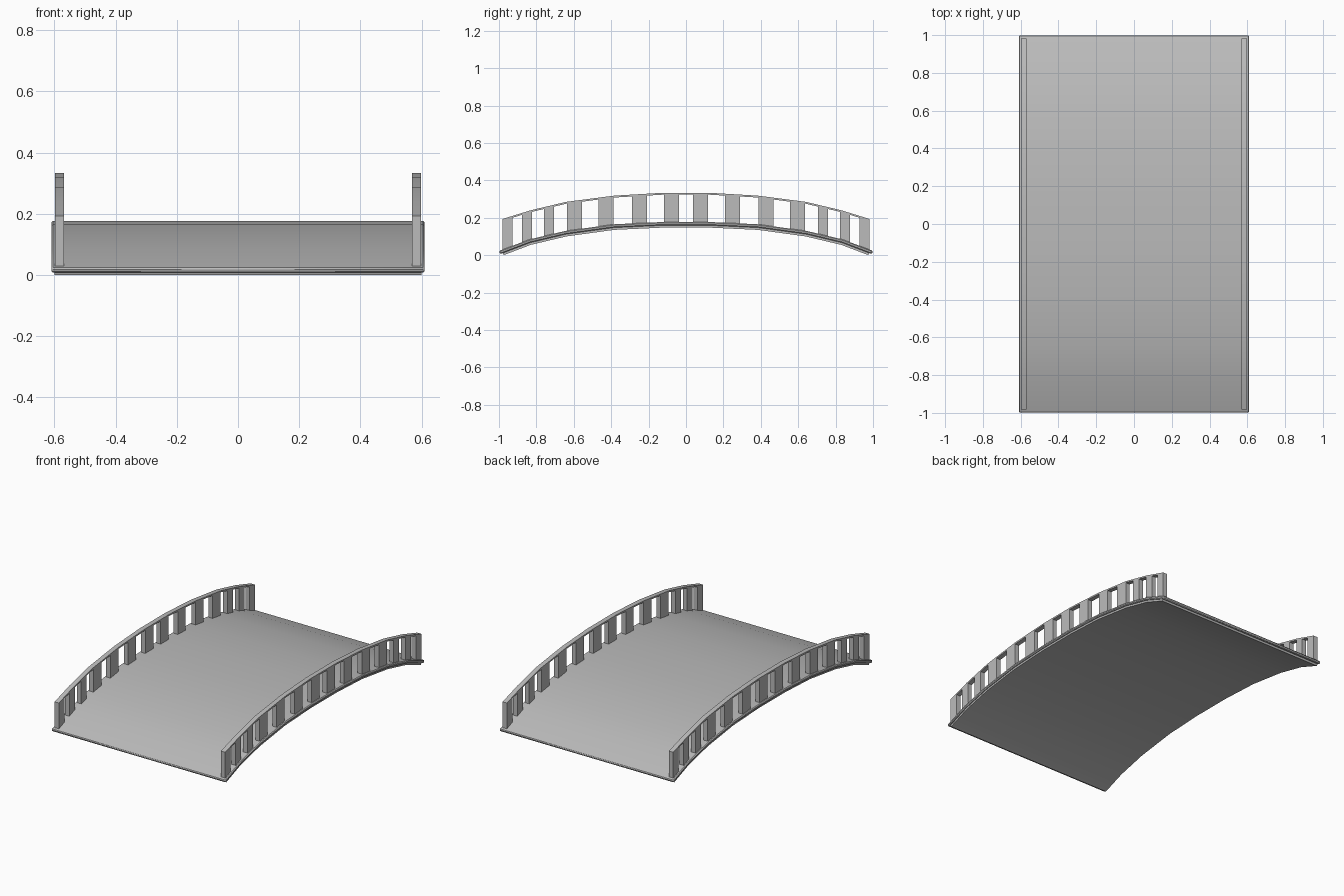
import bpy
from mathutils import Vector

cube = bpy.data.objects.get("Cube")
if cube:
    bpy.data.objects.remove(cube)

grey = bpy.data.materials.new("stone grey")
grey.use_nodes = True
colour = (0.5, 0.5, 0.5, 1)
grey.diffuse_color = colour
grey.node_tree.nodes["Principled BSDF"].inputs["Base Color"].default_value = colour


def mirrored(half):
    """Complete an arch given from one end to the crown."""
    return [Vector(p) for p in half] + [Vector((-y, z)) for y, z in reversed(half)]


def offset(path, dist, extend=0.0):
    """Shift an arch along its normals and lengthen both ends."""
    out = []
    for i, p in enumerate(path):
        t = (path[min(i + 1, len(path) - 1)] - path[max(i - 1, 0)]).normalized()
        q = p + Vector((-t.y, t.x)) * dist
        if i == 0:
            q -= t * extend
        if i == len(path) - 1:
            q += t * extend
        out.append(q)
    return out


def height(path, y):
    """Height of an arch at y."""
    for a, b in zip(path, path[1:]):
        if y <= b.x:
            break
    return a.y + (b.y - a.y) * (y - a.x) / (b.x - a.x)


def arch_solid(name, x0, x1, low, high, bevel=0.0):
    """Solid between two matching arches, spanning x0 to x1."""
    n = len(low)
    verts = [(x, p.x, p.y) for path in (low, high) for x in (x0, x1) for p in path]
    faces = [(0, n, 3 * n, 2 * n), (n - 1, 3 * n - 1, 4 * n - 1, 2 * n - 1)]
    for i in range(n - 1):
        for a, b in ((0, n), (n, 3 * n), (3 * n, 2 * n), (2 * n, 0)):
            faces.append((a + i, a + i + 1, b + i + 1, b + i))
    mesh = bpy.data.meshes.new(name)
    mesh.from_pydata(verts, [], faces)
    mesh.materials.append(grey)
    obj = bpy.data.objects.new(name, mesh)
    bpy.context.collection.objects.link(obj)
    bpy.ops.object.select_all(action='DESELECT')
    obj.select_set(True)
    bpy.context.view_layer.objects.active = obj
    bpy.ops.object.mode_set(mode='EDIT')
    bpy.ops.mesh.select_all(action='SELECT')
    bpy.ops.mesh.normals_make_consistent(inside=False)
    bpy.ops.object.mode_set(mode='OBJECT')
    if bevel:
        mod = obj.modifiers.new("Soft edge", 'BEVEL')
        mod.width = bevel
        mod.segments = 1
        mod.limit_method = 'ANGLE'
        mod.angle_limit = 1.0
    bpy.ops.object.shade_smooth_by_angle(angle=0.5)
    return obj


# Arched deck: thin base with a slightly wider walkway on top
under = mirrored([(-.975, 0), (-.83, .055), (-.64, .10), (-.385, .135), (-.13, .147)])
seam = offset(under, .012)
top = offset(under, .03)
arch_solid("deck_base", -.6, .6, under, seam)
arch_solid("deck_walkway", -.61, .61, offset(under, .012, .015), offset(under, .03, .015), .005)

# Railings: thin arched handrail over flat balusters
rail_top = mirrored([(-.982, .193), (-.83, .24), (-.64, .285), (-.385, .318), (-.13, .333)])
rail_low = [p - Vector((0, .01)) for p in rail_top]
balusters = [(-.955, .054), (-.85, .054), (-.732, .054),
             (-.597, .08), (-.427, .08), (-.248, .08), (-.077, .08)]
balusters += [(-y, w) for y, w in balusters]

for side, sx in (("left", 1), ("right", -1)):
    x0, x1 = sx * .568, sx * .598
    arch_solid(f"{side}_handrail", x0, x1, rail_low, rail_top)
    for i, (y, w) in enumerate(balusters):
        ends = (y - w / 2, y + w / 2)
        foot = [Vector((e, height(top, e) - .004)) for e in ends]
        head = [Vector((e, height(rail_low, e) + .001)) for e in ends]
        arch_solid(f"{side}_baluster_{i + 1}", x0, x1, foot, head)
